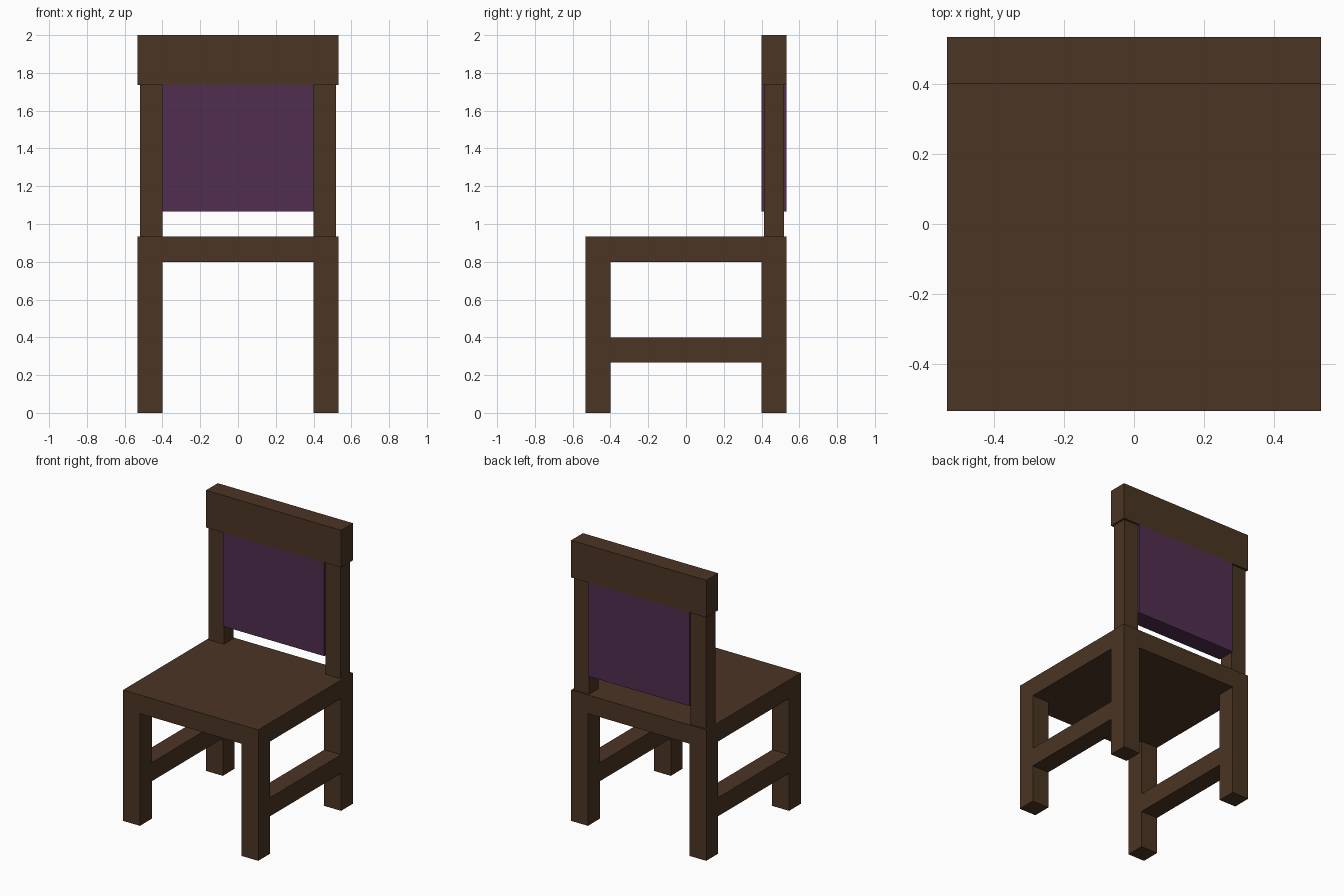
import bpy
import bmesh
from mathutils import Vector

if "Cube" in bpy.data.objects:
    bpy.data.objects.remove(bpy.data.objects["Cube"])


def material(name, rgb):
    m = bpy.data.materials.new(name)
    m.diffuse_color = (*rgb, 1)
    m.use_nodes = True
    m.node_tree.nodes["Principled BSDF"].inputs["Base Color"].default_value = m.diffuse_color
    return m


wood = material("dark_brown_wood", (0.070, 0.035, 0.017))
cloth = material("purple_cloth", (0.082, 0.027, 0.078))


def box(name, lo, hi, mat):
    """Axis-aligned box between two corners."""
    lo, hi = Vector(lo), Vector(hi)
    bm = bmesh.new()
    bmesh.ops.create_cube(bm, size=1)
    bmesh.ops.scale(bm, vec=hi - lo, verts=bm.verts)
    bmesh.ops.translate(bm, vec=(lo + hi) / 2, verts=bm.verts)
    mesh = bpy.data.meshes.new(name)
    bm.to_mesh(mesh)
    bm.free()
    mesh.materials.append(mat)
    obj = bpy.data.objects.new(name, mesh)
    bpy.context.collection.objects.link(obj)


IN, OUT = 0.4, 0.533          # inner and outer faces of the frame
SEAT_LOW, SEAT_TOP = 0.8, 0.933
RAIL_LOW, TOP = 1.735, 2.0

# Seat
box("seat", (-OUT, -OUT, SEAT_LOW), (OUT, OUT, SEAT_TOP), wood)

# Legs, side stretchers and back posts, repeated left and right
for side, s in (("left", -1), ("right", 1)):
    x0, x1 = sorted((s * IN, s * OUT))
    box(f"{side}_front_leg", (x0, -OUT, 0), (x1, -IN, SEAT_LOW), wood)
    box(f"{side}_back_leg", (x0, IN, 0), (x1, OUT, SEAT_LOW), wood)
    box(f"{side}_stretcher", (x0, -IN, 0.267), (x1, IN, 0.4), wood)
    p0, p1 = sorted((s * IN, s * 0.52))
    box(f"{side}_back_post", (p0, 0.413, SEAT_TOP), (p1, 0.52, RAIL_LOW), wood)

# Backrest
box("back_panel", (-IN, IN, 1.067), (IN, OUT, RAIL_LOW), cloth)
box("top_rail", (-OUT, IN, RAIL_LOW), (OUT, OUT, TOP), wood)
